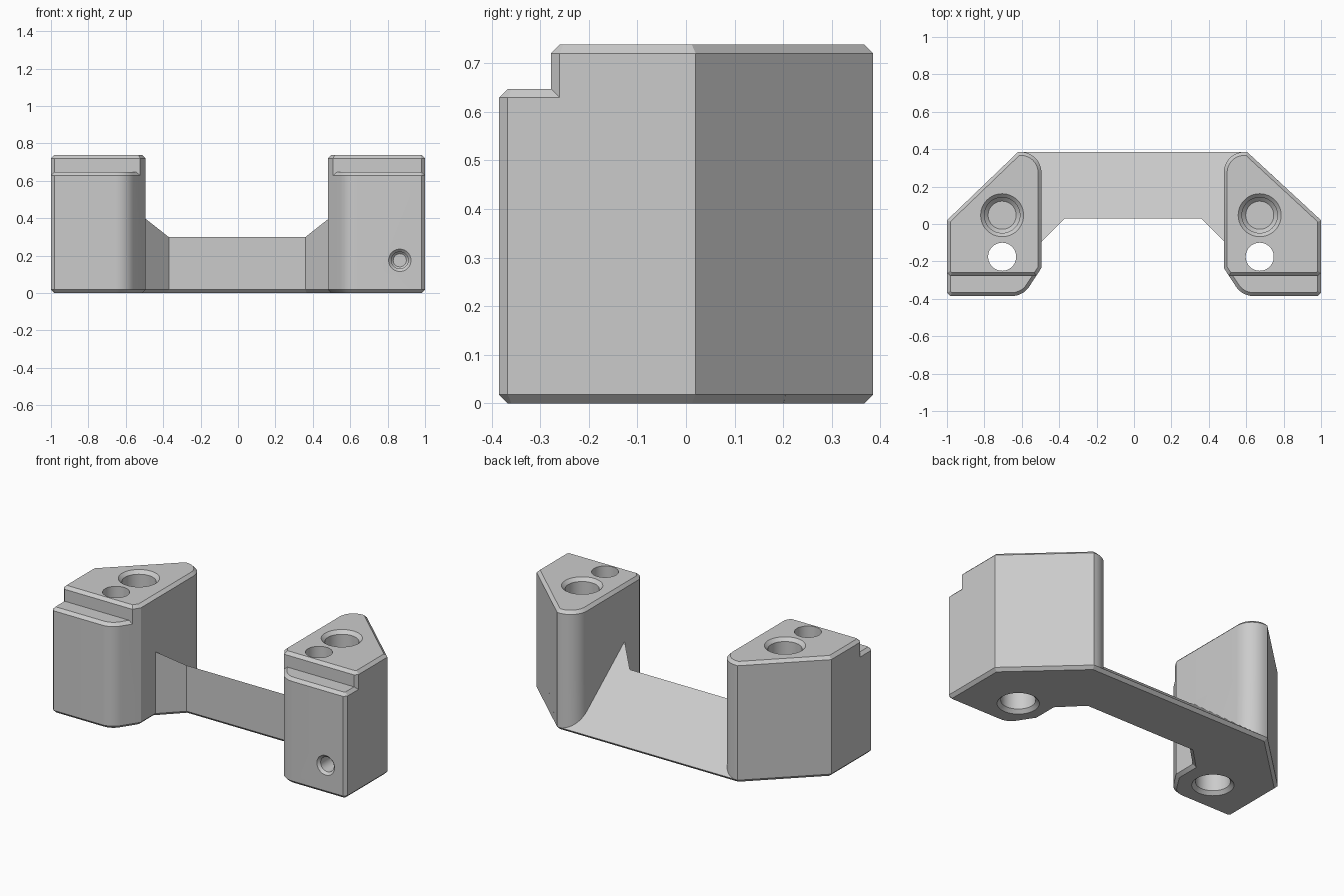
import bpy
import bmesh
import math
from mathutils import Vector, Matrix

old = bpy.data.objects.get("Cube")
if old:
    bpy.data.objects.remove(old, do_unlink=True)

CH = 0.018      # chamfer width
BACK = 0.385    # rear face
FRONT = -0.385  # front face
TOP = 0.738     # post height
LEDGE = 0.647   # height of the front ledge

grey = bpy.data.materials.new("plain grey")
grey.use_nodes = True
grey.diffuse_color = (0.6, 0.6, 0.6, 1)
grey.node_tree.nodes["Principled BSDF"].inputs["Base Color"].default_value = (0.6, 0.6, 0.6, 1)


def make_object(name, bm):
    bmesh.ops.recalc_face_normals(bm, faces=bm.faces[:])
    mesh = bpy.data.meshes.new(name)
    bm.to_mesh(mesh)
    bm.free()
    mesh.materials.append(grey)
    obj = bpy.data.objects.new(name, mesh)
    bpy.context.collection.objects.link(obj)
    return obj


def rounded(corners):
    """Corners are (x, y, tangent length, segments); round or chamfer each."""
    points = []
    for i, (x, y, t, seg) in enumerate(corners):
        p = Vector((x, y))
        if not t:
            points.append(p)
            continue
        a = (Vector(corners[i - 1][:2]) - p).normalized()
        b = (Vector(corners[(i + 1) % len(corners)][:2]) - p).normalized()
        half = a.angle(b) / 2
        centre = p + (a + b).normalized() * (t / math.cos(half))
        start, end = p + a * t - centre, p + b * t - centre
        sweep = start.angle_signed(end)
        for k in range(seg + 1):
            points.append(centre + Matrix.Rotation(-sweep * k / seg, 2) @ start)
    return points


def prism(name, points, z0, z1, chamfer_heights, slope=None):
    """Upright prism with chamfered rims and an optional sloping cut."""
    bm = bmesh.new()
    face = bm.faces.new([bm.verts.new((p.x, p.y, z0)) for p in points])
    new = bmesh.ops.extrude_face_region(bm, geom=[face])["geom"]
    bmesh.ops.translate(bm, vec=(0, 0, z1 - z0),
                        verts=[v for v in new if isinstance(v, bmesh.types.BMVert)])
    bmesh.ops.recalc_face_normals(bm, faces=bm.faces[:])
    rims = [e for e in bm.edges
            if any(all(abs(v.co.z - h) < 1e-5 for v in e.verts) for h in chamfer_heights)]
    bmesh.ops.bevel(bm, geom=rims, offset=CH, segments=1, affect='EDGES',
                    profile=0.5, clamp_overlap=False)
    if slope:
        point, normal = slope
        cut = bmesh.ops.bisect_plane(bm, geom=bm.verts[:] + bm.edges[:] + bm.faces[:],
                                     plane_co=point, plane_no=normal, clear_outer=True)
        rim = [e for e in cut["geom_cut"] if isinstance(e, bmesh.types.BMEdge)]
        bmesh.ops.holes_fill(bm, edges=[e for e in rim if e.is_boundary])
    return make_object(name, bm)


def drill(name, position, direction, profile, seg=48):
    """Turned cutter; profile is (radius, depth) pairs along the direction."""
    bm = bmesh.new()
    rings = [[bm.verts.new((r * math.cos(math.tau * k / seg), r * math.sin(math.tau * k / seg), d))
              for k in range(seg)] for r, d in profile]
    for lo, hi in zip(rings, rings[1:]):
        for k in range(seg):
            n = (k + 1) % seg
            bm.faces.new((lo[k], lo[n], hi[n], hi[k]))
    bm.faces.new(rings[0])
    bm.faces.new(rings[-1])
    turn = Vector((0, 0, 1)).rotation_difference(Vector(direction)).to_matrix().to_4x4()
    bm.transform(Matrix.Translation(position) @ turn)
    return make_object(name, bm)


def combine(target, other, operation):
    mod = target.modifiers.new(operation.lower(), 'BOOLEAN')
    mod.operation = operation
    mod.solver = 'EXACT'
    mod.object = other
    bpy.context.view_layer.objects.active = target
    bpy.ops.object.modifier_apply(modifier=mod.name)
    bpy.data.objects.remove(other, do_unlink=True)


def post_outline(side, inner, back, front):
    lean = 0.098 / (-0.235 - FRONT)
    tip = inner + (-0.235 - front) * lean
    nose = (tip, front, 0.06, 8) if front == FRONT else (tip, front, 0, 0)
    corners = [(1, front, CH, 1), (1, 0.02, 0, 0), (back, BACK, 0, 0),
               (inner, BACK, 0.11, 12), (inner, -0.235, 0, 0), nose]
    return rounded([(side * x, y, t, s) for x, y, t, s in corners])


# Wedge bridge: low at the rear, rising toward the front
half = [(0.36, 0.03), (0.56, -0.17), (0.62, -0.17), (0.8, 0.205), (0.605, BACK)]
left_half = [(-0.62, BACK), (-0.8, 0.212), (-0.62, -0.16), (-0.56, -0.16), (-0.37, 0.03)]
run, rise = BACK - 0.03, 0.28
bracket = prism("bracket", [Vector(p) for p in half + left_half], 0, 0.6, [0],
                slope=((0, BACK, CH + 0.001), Vector((0, rise, run)).normalized()))

# Two end posts, each with a stepped front ledge
for side, inner, back in ((1, 0.48, 0.605), (-1, 0.495, 0.62)):
    base = prism("post_base", post_outline(side, inner, back, FRONT), 0, LEDGE, [0, LEDGE])
    cap = prism("post_cap", post_outline(side, inner, back, -0.278), 0.4, TOP, [TOP])
    combine(base, cap, 'UNION')
    combine(bracket, base, 'UNION')

# Blind sockets from the top and stepped through holes from below
for x in (0.672, -0.705):
    socket = drill("socket", (x, 0.047, TOP), (0, 0, -1),
                   [(0.135, -0.02), (0.095, 0.02), (0.095, 0.38), (0.075, 0.4)])
    combine(bracket, socket, 'DIFFERENCE')
    through = drill("through_hole", (x, -0.175, 0), (0, 0, 1),
                    [(0.135, -0.02), (0.095, 0.02), (0.095, 0.4), (0.075, 0.42), (0.075, 0.8)])
    combine(bracket, through, 'DIFFERENCE')

# Small screw hole in the front of one post
screw = drill("screw_hole", (0.865, FRONT, 0.175), (0, 1, 0),
              [(0.08, -0.02), (0.045, 0.015), (0.045, 0.17), (0.035, 0.18)])
combine(bracket, screw, 'DIFFERENCE')

# Smooth the rounded corners and bores, keep chamfers crisp
bpy.ops.object.select_all(action='DESELECT')
bracket.select_set(True)
bpy.context.view_layer.objects.active = bracket
bpy.ops.object.shade_smooth_by_angle(angle=math.radians(25))
